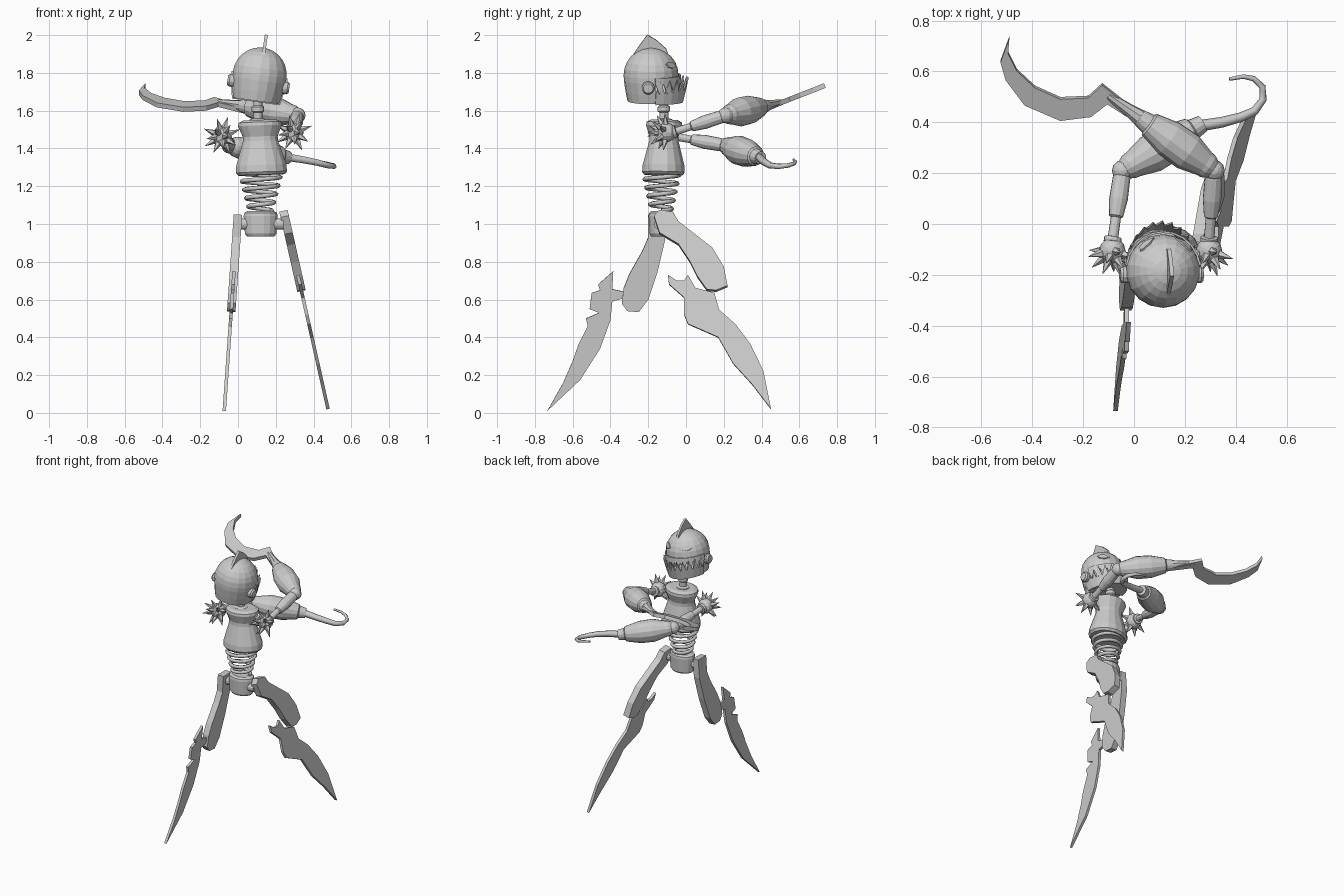
import bpy, bmesh, math
from mathutils import Vector, Matrix

if "Cube" in bpy.data.objects:
    bpy.data.objects.remove(bpy.data.objects["Cube"])

grey = bpy.data.materials.new("plain_grey")
grey.use_nodes = True
COLOUR = (0.6, 0.6, 0.6, 1)
grey.diffuse_color = COLOUR
grey.node_tree.nodes["Principled BSDF"].inputs["Base Color"].default_value = COLOUR


def link(name, data, matrix=None):
    obj = bpy.data.objects.new(name, data)
    bpy.context.collection.objects.link(obj)
    data.materials.append(grey)
    if matrix:
        obj.matrix_world = matrix
    return obj


def finish(name, bm, matrix=None, shell=0):
    if not shell:
        bmesh.ops.recalc_face_normals(bm, faces=bm.faces)
    mesh = bpy.data.meshes.new(name)
    bm.to_mesh(mesh)
    bm.free()
    obj = link(name, mesh, matrix)
    if shell:
        solid = obj.modifiers.new("shell", 'SOLIDIFY')
        solid.thickness = shell
    return obj


def add_lathe(bm, profile, segs, squash=1):
    """Rings of (height, radius) around z, closed by end caps."""
    rings = []
    for height, radius in profile:
        ring = []
        for i in range(segs):
            a = math.tau * (i + 0.5) / segs
            ring.append(bm.verts.new((radius * math.cos(a), radius * squash * math.sin(a), height)))
        rings.append(ring)
    for low, high in zip(rings, rings[1:]):
        for i in range(segs):
            j = (i + 1) % segs
            bm.faces.new((low[i], low[j], high[j], high[i]))
    bm.faces.new(rings[0][::-1])
    bm.faces.new(rings[-1])


def lathe(name, start, end, profile, segs=12, squash=1):
    """Turned part from start to end; profile heights are fractions of its length."""
    start, end = Vector(start), Vector(end)
    axis = end - start
    bm = bmesh.new()
    add_lathe(bm, [(t * axis.length, r) for t, r in profile], segs, squash)
    turn = Vector((0, 0, 1)).rotation_difference(axis).to_matrix().to_4x4()
    return finish(name, bm, Matrix.Translation(start) @ turn)


def ball(name, centre, radius):
    bm = bmesh.new()
    bmesh.ops.create_uvsphere(bm, u_segments=12, v_segments=8, radius=radius)
    return finish(name, bm, Matrix.Translation(centre))


def plate(name, outline, place, thickness, matrix=None):
    """Flat blade: outline points put in space by place, then thickened both ways."""
    points = [Vector(place(u, v)) for u, v in outline]
    normal = Vector()
    for a, b in zip(points, points[1:] + points[:1]):
        normal += a.cross(b)
    offset = normal.normalized() * thickness / 2
    bm = bmesh.new()
    front = [bm.verts.new(p + offset) for p in points]
    back = [bm.verts.new(p - offset) for p in points]
    bm.faces.new(front)
    bm.faces.new(back[::-1])
    for i in range(len(points)):
        j = (i + 1) % len(points)
        bm.faces.new((front[j], front[i], back[i], back[j]))
    return finish(name, bm, matrix)


def wire(name, points, thickness, taper=0):
    curve = bpy.data.curves.new(name, 'CURVE')
    curve.dimensions = '3D'
    curve.bevel_depth = thickness
    curve.bevel_resolution = 1
    curve.use_fill_caps = True
    spline = curve.splines.new('POLY')
    spline.points.add(len(points) - 1)
    for i, (p, co) in enumerate(zip(spline.points, points)):
        p.co = (*co, 1)
        p.radius = 1 - taper * i / (len(points) - 1)
    return link(name, curve)


# Trunk: pelvis, spring waist, torso, neck
lathe("pelvis", (.12, -.13, .935), (.12, -.13, 1.07),
      [(0, .075), (.1, .085), (.8, .092), (.92, .088), (1, .07)], 16, .75)
lathe("hip_axle", (0, -.14, 1), (.24, -.14, 1), [(0, .03), (1, .03)])
coil = []
TURNS, STEPS = 4.5, 16
for i in range(int(TURNS * STEPS) + 1):
    t = i / (TURNS * STEPS)
    a, r = math.tau * i / STEPS, .06 + .05 * t
    coil.append((.12 + r * math.cos(a), -.13 + .88 * r * math.sin(a), 1.07 + .2 * t))
wire("waist_spring", coil, .012)
lathe("torso", (.125, -.12, 1.26), (.115, -.115, 1.55),
      [(0, .125), (.05, .138), (.18, .135), (.62, .095), (.7, .094), (.9, .118), (.96, .115), (1, .09)], 16, .83)
lathe("neck", (.105, -.115, 1.53), (.105, -.12, 1.68),
      [(0, .045), (.15, .045), (.2, .025), (.4, .025), (.45, .034), (.6, .034), (.65, .025), (1, .025)])

# Head, built around its own centre and leaning sideways
HEAD = Matrix.Translation((.115, -.185, 1.79)) @ Matrix.Rotation(math.radians(8), 4, 'Y')
R = .145
dome = [(R * math.sin(a), R * math.cos(a)) for a in (math.radians(d) for d in range(0, 86, 14))]
bm = bmesh.new()
add_lathe(bm, [(-.14, .125), (-.09, .135), (-.03, .144)] + dome, 18)
mouth = [f for f in bm.faces if len(f.verts) == 4
         and f.calc_center_median().z < -.02 and f.calc_center_median().y > .04]
bmesh.ops.delete(bm, geom=mouth, context='FACES')
finish("skull", bm, HEAD, .008)


def fangs(name, rows, count, floor=False):
    """Curved band with a zigzag edge; rows are (side radius, forward radius, height)."""
    def at(row, step):
        a = math.radians(8 + 164 * step / count)
        return (row[0] * math.cos(a), row[1] * math.sin(a), row[2])
    bm = bmesh.new()
    lower, rim, tip = rows
    base = [bm.verts.new(at(lower, i)) for i in range(count + 1)]
    edge = [bm.verts.new(at(rim, i)) for i in range(count + 1)]
    for i in range(count):
        bm.faces.new((base[i], base[i + 1], edge[i + 1], edge[i]))
        bm.faces.new((edge[i], edge[i + 1], bm.verts.new(at(tip, i + .5))))
    if floor:
        bm.faces.new(base[::-1])
    return finish(name, bm, HEAD, .008)


fangs("jaw", [(.13, .17, -.145), (.14, .185, -.085), (.15, .2, -.015)], 11, True)
fangs("upper_fangs", [(.144, .15, .0), (.143, .152, -.03), (.142, .155, -.085)], 10)
plate("crest", [(-.1, .1), (-.06, .16), (-.02, .215), (.03, .185), (.08, .14), (.11, .06), (.06, .1)],
      lambda y, z: (.005, y, z), .016, HEAD)
almond = [(-.05, .02), (-.02, .024), (.02, .012), (.045, -.012), (.01, -.022), (-.03, -.01)]
for side, word in ((1, "left"), (-1, "right")):
    # Eyes follow the skull; ears are stubby discs
    def on_skull(u, v):
        d = Vector((side * (.078 - u), .1, .062 + v + u * -.2))
        return d.normalized() * (R + .001)
    plate(word + "_eye", almond, on_skull, .009, HEAD)
    ear = lathe(word + "_ear", (side * .13, 0, 0), (side * .165, 0, 0), [(0, .034), (.7, .034), (1, .026)])
    ear.matrix_world = HEAD @ Matrix.Translation((0, -.015, -.05)) @ ear.matrix_world

# Arms: spiked shoulder, sleeve, elbow and heavy forearm
SLEEVE = [(0, .035), (.06, .035), (.07, .021), (.34, .02), (.36, .028), (.6, .037), (.9, .035), (1, .028)]
FOREARM = [(0, .036), (.08, .052), (.13, .054), (.35, .077), (.6, .075), (.86, .052), (.88, .042), (1, .034)]
arms = {
    "left": [(.295, -.105, 1.485), (.315, .21, 1.575), (.02, .42, 1.625)],
    "right": [(-.085, -.105, 1.465), (-.045, .21, 1.415), (.27, .395, 1.35)],
}
for word, (shoulder, elbow, wrist) in arms.items():
    ball(word + "_shoulder", shoulder, .052)
    lathe(word + "_upper_arm", Vector(shoulder) + Vector((0, .035, 0)), elbow, SLEEVE)
    ball(word + "_elbow", elbow, .042)
    lathe(word + "_forearm", elbow, wrist, FOREARM, 14)
    # Spikes spread over the rear half of the shoulder
    count = 13
    for i in range(count):
        a, y = i * 2.4, -.95 + 1.05 * i / count
        r = math.sqrt(1 - y * y)
        d = Vector((r * math.cos(a), y, r * math.sin(a)))
        root = Vector(shoulder) + d * .04
        lathe(word + "_shoulder_spike", root, root + d * .065, [(0, .02), (1, .001)], 5)

# Left hand: sickle blade; right hand: curled hook
sickle = [(.02, .435), (-.125, .55), (-.18, .5), (-.29, .495), (-.39, .54), (-.46, .605), (-.495, .675),
          (-.49, .735), (-.525, .64), (-.505, .57), (-.43, .47), (-.29, .41), (-.17, .425), (-.105, .475), (.02, .395)]
plate("sickle_blade", sickle, lambda x, y: (x, y, 1.61 + .39 * (y - .42)), .026)
lathe("sickle_grip", arms["left"][2], (-.1, .505, 1.645), [(0, .033), (.3, .026), (1, .016)], 8)
wire("hand_hook", [(.25, .385, 1.355), (.345, .4, 1.34), (.42, .42, 1.325), (.475, .445, 1.31), (.508, .49, 1.305),
                   (.505, .54, 1.31), (.47, .572, 1.32), (.43, .58, 1.33), (.375, .57, 1.34)], .023, .7)

# Legs: flat thighs and jagged blade shins, splayed sideways
legs = {
    "left": (.245, .225,
             [(-.17, 1.04), (-.14, 1.07), (-.07, 1.06), (-.04, 1.01), (.14, .87), (.2, .77), (.22, .67),
              (.16, .645), (.11, .65), (.06, .72), (.02, .8), (-.04, .89), (-.14, .95)],
             [(-.095, .73), (-.05, .7), (-.01, .7), (.01, .73), (.05, .66), (.15, .635), (.175, .545),
              (.26, .47), (.34, .365), (.41, .22), (.45, .02), (.35, .15), (.25, .26), (.17, .4),
              (.01, .47), (-.01, .52), (-.01, .61), (-.09, .68)]),
    "right": (0, -.07,
              [(-.2, 1.05), (-.11, 1.05), (-.11, .92), (-.15, .75), (-.2, .6), (-.25, .535), (-.31, .54),
               (-.34, .58), (-.33, .66), (-.3, .735), (-.23, .86), (-.2, .93)],
              [(-.385, .75), (-.39, .655), (-.32, .64), (-.32, .61), (-.39, .59), (-.4, .49), (-.455, .34),
               (-.56, .175), (-.735, .01), (-.65, .16), (-.6, .275), (-.57, .36), (-.52, .46), (-.53, .5),
               (-.46, .53), (-.51, .55), (-.5, .635), (-.455, .65), (-.465, .68), (-.42, .72)]),
}
for word, (hip, splay, thigh, shin) in legs.items():
    def in_leg(y, z):
        return (hip + splay * (1.05 - z), y, z)
    plate(word + "_thigh", thigh, in_leg, .045)
    plate(word + "_shin_blade", shin, in_leg, .018)
